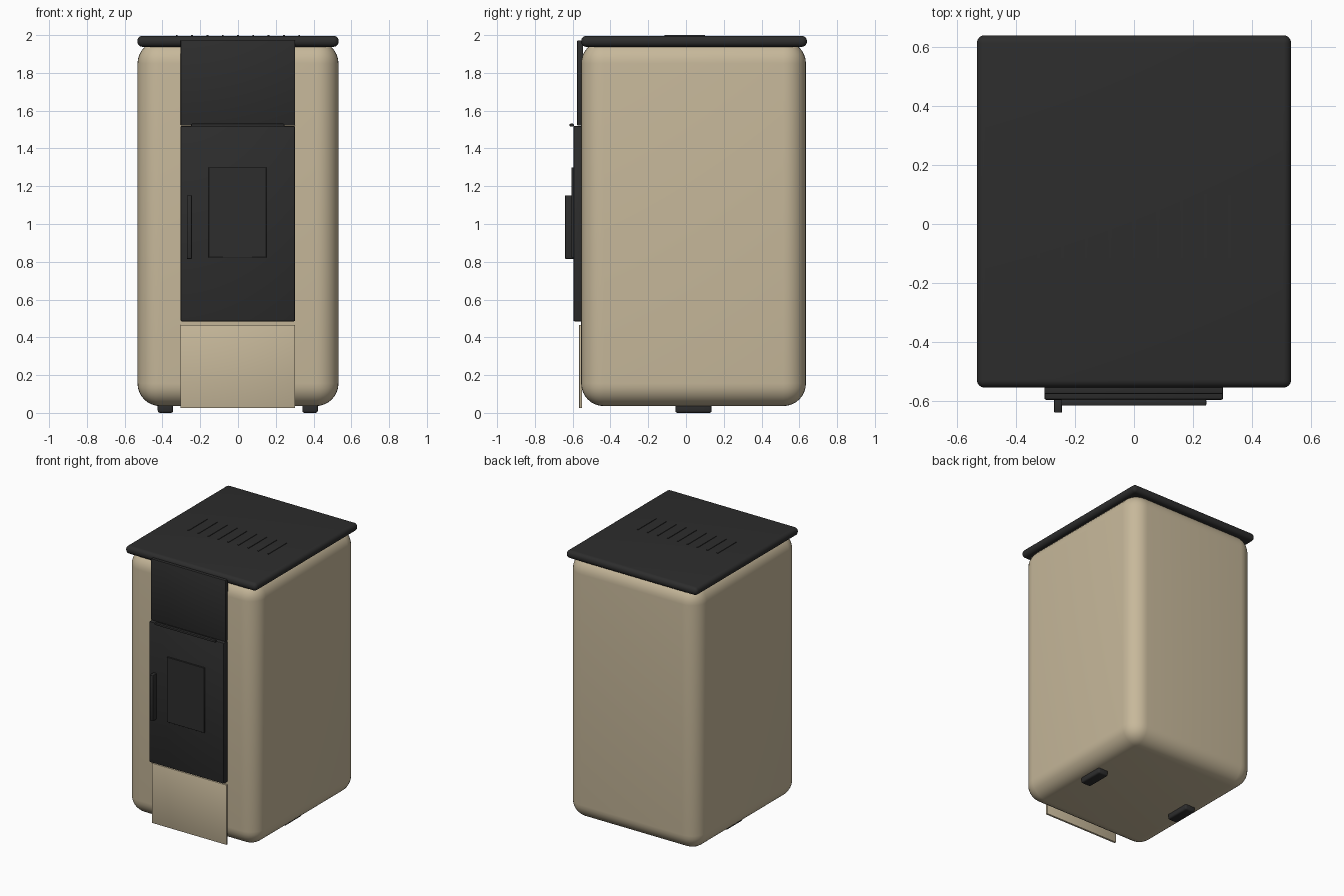
import bpy

if "Cube" in bpy.data.objects:
    bpy.data.objects.remove(bpy.data.objects["Cube"])


def material(name, rgb):
    m = bpy.data.materials.new(name)
    m.diffuse_color = (*rgb, 1.0)
    m.use_nodes = True
    m.node_tree.nodes["Principled BSDF"].inputs["Base Color"].default_value = m.diffuse_color
    return m


BEIGE = material("warm beige", (0.57, 0.48, 0.325))
BLACK = material("soft black", (0.026, 0.026, 0.026))


def box(name, x, y, z, mat, bevel=0.0, segments=3):
    """Box between (min, max) ranges, with optional rounded edges."""
    bpy.ops.mesh.primitive_cube_add(size=1)
    o = bpy.context.object
    o.name = name
    o.scale = (x[1] - x[0], y[1] - y[0], z[1] - z[0])
    o.location = (sum(x) / 2, sum(y) / 2, sum(z) / 2)
    bpy.ops.object.transform_apply(location=True, rotation=True, scale=True)
    o.data.materials.append(mat)
    if bevel:
        mod = o.modifiers.new("rounding", 'BEVEL')
        mod.width = bevel
        mod.segments = segments
        mod.limit_method = 'NONE'
        bpy.ops.object.modifier_apply(modifier=mod.name)
        bpy.ops.object.shade_smooth_by_angle(angle=0.7)
    return o


# Rounded stove body and its lid
box("stove_body", (-0.532, 0.532), (-0.555, 0.635), (0.036, 1.97), BEIGE, 0.12, 8)
box("top_lid", (-0.533, 0.533), (-0.555, 0.64), (1.938, 1.996), BLACK, 0.027, 6)

# Row of raised vent slats on the lid
for i in range(9):
    cx = (i - 4) * 0.081
    box(f"vent_slat_{i + 1}", (cx - 0.005, cx + 0.005), (-0.115, 0.1),
        (1.98, 2.0), BLACK)

# Front panels, stacked from top to bottom
W = (-0.304, 0.302)
box("upper_panel", W, (-0.576, -0.545), (1.521, 1.972), BLACK, 0.004, 2)
box("fire_door", W, (-0.596, -0.545), (0.485, 1.519), BLACK, 0.006, 2)
box("lower_panel", W, (-0.566, -0.55), (0.026, 0.466), BEIGE, 0.003, 2)

# Door details
box("door_window", (-0.155, 0.15), (-0.606, -0.59), (0.823, 1.3), BLACK, 0.001, 1)
box("door_handle", (-0.271, -0.244), (-0.64, -0.59), (0.815, 1.152), BLACK, 0.004, 2)
box("upper_grip", (-0.248, 0.245), (-0.616, -0.594), (1.515, 1.531), BLACK, 0.004, 2)

# Feet on both sides
for side, cx in (("left", -0.384), ("right", 0.382)):
    box(f"{side}_foot", (cx - 0.041, cx + 0.041), (-0.056, 0.136),
        (0.0, 0.05), BLACK, 0.012, 3)
